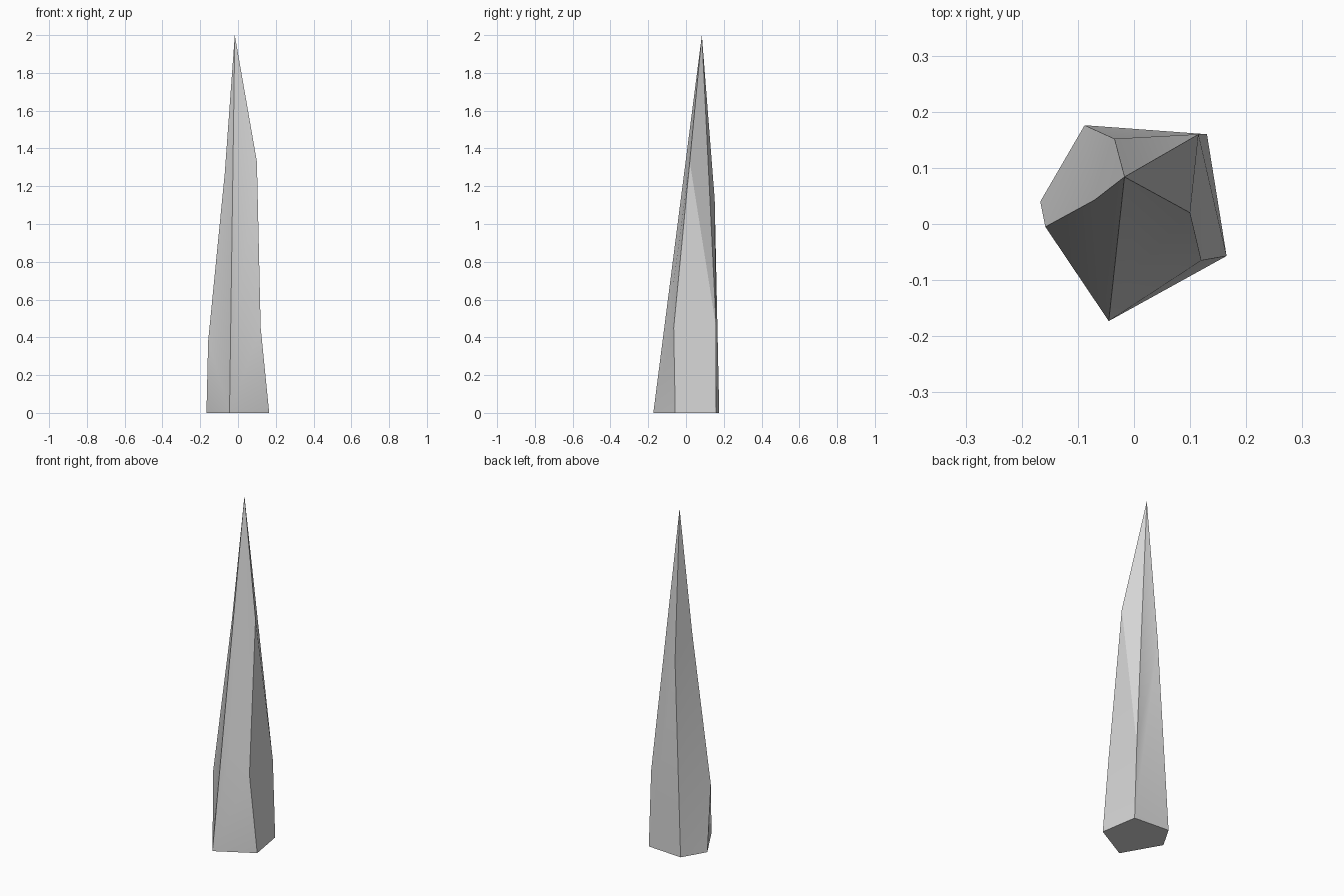
import bpy
import bmesh
import math

default_cube = bpy.data.objects.get("Cube")
if default_cube:
    bpy.data.objects.remove(default_cube, do_unlink=True)


def make_material(name, colour):
    material = bpy.data.materials.new(name)
    material.use_nodes = True
    material.diffuse_color = colour
    material.node_tree.nodes["Principled BSDF"].inputs["Base Color"].default_value = colour
    return material


# Corners of the irregular five-sided spike: base, shoulders, upper cuts, tip
corners = {
    "base_front": (-.045, -.173, 0),
    "base_left": (.165, -.057, 0),
    "base_back_left": (.13, .16, 0),
    "base_back": (-.088, .176, 0),
    "base_right": (-.167, .04, 0),
    "low_front": (.003, -.082, .57),
    "low_left": (.12, -.065, .45),
    "low_back_left": (.115, .16, .45),
    "low_right": (-.158, -.005, .38),
    "high_left": (.10, .02, 1.33),
    "high_back": (-.035, .152, 1.13),
    "high_right": (-.07, .043, 1.27),
    "tip": (-.017, .084, 2),
}

# Facets, grouped by side
facets = [
    # underside
    "base_right base_back base_back_left base_left base_front",
    # front
    "base_front base_left low_left",
    "base_front low_left low_front",
    "low_front low_left high_left",
    "low_front high_left tip",
    "base_front low_front tip",
    # left
    "base_left base_back_left low_back_left low_left",
    "low_left low_back_left high_left",
    "high_left low_back_left tip",
    # back
    "base_back_left base_back high_back",
    "base_back_left high_back low_back_left",
    "low_back_left high_back tip",
    # back right
    "base_back base_right low_right",
    "base_back low_right high_right",
    "base_back high_right high_back",
    "high_back high_right tip",
    # front right
    "base_right base_front low_right",
    "low_right base_front high_right",
    "high_right base_front tip",
]

bm = bmesh.new()
verts = {name: bm.verts.new(place) for name, place in corners.items()}
for facet in facets:
    bm.faces.new([verts[name] for name in facet.split()])
bmesh.ops.recalc_face_normals(bm, faces=bm.faces[:])

mesh = bpy.data.meshes.new("stone_spike")
bm.to_mesh(mesh)
bm.free()
mesh.materials.append(make_material("pale grey stone", (.68, .68, .68, 1)))

spike = bpy.data.objects.new("stone_spike", mesh)
bpy.context.collection.objects.link(spike)

# Soften the gentle folds, keep the ridges sharp
bpy.ops.object.select_all(action="DESELECT")
spike.select_set(True)
bpy.context.view_layer.objects.active = spike
bpy.ops.object.shade_smooth_by_angle(angle=math.radians(20))
